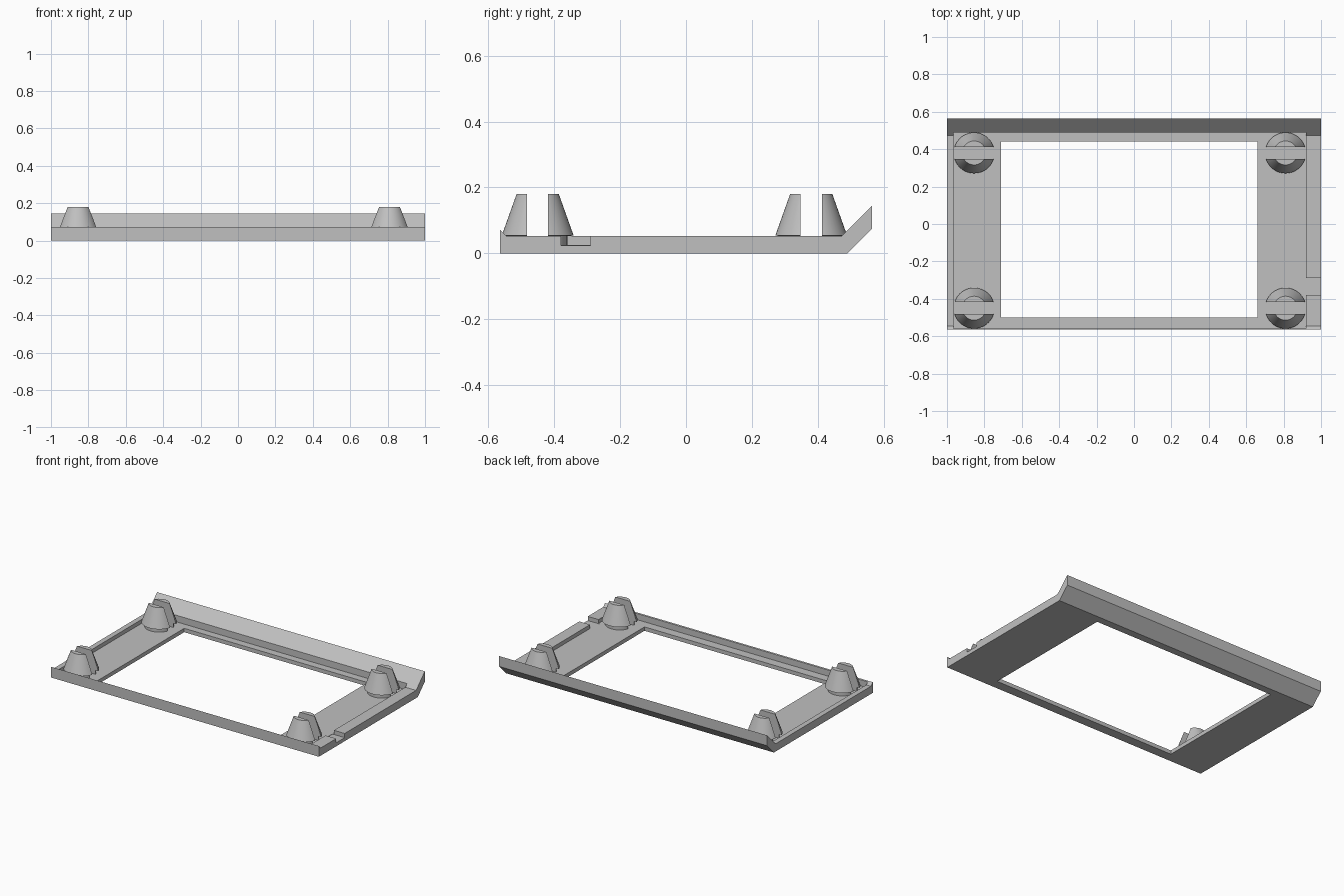
import bpy, bmesh
from mathutils import Vector

cube = bpy.data.objects.get("Cube")
if cube:
    bpy.data.objects.remove(cube, do_unlink=True)

grey = bpy.data.materials.new("plain grey")
grey.use_nodes = True
colour = (0.53, 0.53, 0.53, 1)
grey.diffuse_color = colour
grey.node_tree.nodes["Principled BSDF"].inputs["Base Color"].default_value = colour

FLOOR = 0.026


def finish(bm, name):
    bmesh.ops.recalc_face_normals(bm, faces=bm.faces[:])
    mesh = bpy.data.meshes.new(name)
    bm.to_mesh(mesh)
    bm.free()
    mesh.materials.append(grey)
    obj = bpy.data.objects.new(name, mesh)
    bpy.context.collection.objects.link(obj)
    return obj


def extrude_x(name, profile, x0, x1):
    bm = bmesh.new()
    face = bm.faces.new([bm.verts.new((x0, y, z)) for y, z in profile])
    geom = bmesh.ops.extrude_face_region(bm, geom=[face])["geom"]
    verts = [g for g in geom if isinstance(g, bmesh.types.BMVert)]
    bmesh.ops.translate(bm, verts=verts, vec=(x1 - x0, 0, 0))
    return finish(bm, name)


def activate(obj):
    bpy.ops.object.select_all(action='DESELECT')
    obj.select_set(True)
    bpy.context.view_layer.objects.active = obj


def cut_box(obj, x0, x1, y0, y1, z0, z1):
    box = extrude_x("cutter", [(y0, z0), (y1, z0), (y1, z1), (y0, z1)], x0, x1)
    box.hide_render = True
    mod = obj.modifiers.new("cut", 'BOOLEAN')
    mod.operation, mod.solver, mod.object = 'DIFFERENCE', 'EXACT', box
    activate(obj)
    bpy.ops.object.modifier_apply(modifier=mod.name)
    bpy.data.objects.remove(box, do_unlink=True)


# Frame with a small front lip and a slanted back flange
frame = extrude_x("frame", [(-0.565, 0), (0.49, 0), (0.565, 0.075), (0.565, 0.145),
                            (0.472, 0.052), (-0.545, 0.052), (-0.565, 0.072)], -1, 1)
cut_box(frame, -0.965, 0.92, -0.56, 0.49, FLOOR, 0.5)      # sunken floor
cut_box(frame, -0.71, 0.66, -0.50, 0.44, -0.1, 0.5)        # window opening
cut_box(frame, 0.91, 1.1, -0.38, -0.29, 0.024, 0.5)        # side notch


# Split snap pegs: a narrow neck under a tapered, barbed head
def half_peg(name, x, y, side):
    rings = [(0.09, FLOOR - 0.003), (0.09, 0.052), (0.109, 0.054), (0.064, 0.18)]
    bm = bmesh.new()
    verts = [bm.verts.new(p) for p in
             [(0, 0, rings[0][1])] + [(r, 0, z) for r, z in rings] + [(0, 0, rings[-1][1])]]
    edges = [bm.edges.new(pair) for pair in zip(verts, verts[1:])]
    bmesh.ops.spin(bm, geom=verts + edges, cent=(0, 0, 0), axis=(0, 0, 1),
                   angle=6.2831853, steps=48)
    bmesh.ops.remove_doubles(bm, verts=bm.verts[:], dist=0.0001)
    cut = bmesh.ops.bisect_plane(bm, geom=bm.verts[:] + bm.edges[:] + bm.faces[:],
                                 plane_co=(0, side * 0.032, 0), plane_no=(0, side, 0),
                                 clear_inner=True)
    rim = [e for e in bm.edges if e.is_boundary]
    bmesh.ops.holes_fill(bm, edges=rim)
    bmesh.ops.translate(bm, verts=bm.verts[:], vec=Vector((x, y, 0)))
    peg = finish(bm, name)
    activate(peg)
    bpy.ops.object.shade_smooth_by_angle(angle=0.5)


for x, x_name in ((-0.855, "right"), (0.81, "left")):
    for y, y_name in ((-0.45, "front"), (0.38, "back")):
        for side, half in ((-1, "outer_a"), (1, "outer_b")):
            half_peg(f"{y_name}_{x_name}_peg_{half[-1]}", x, y, side)
